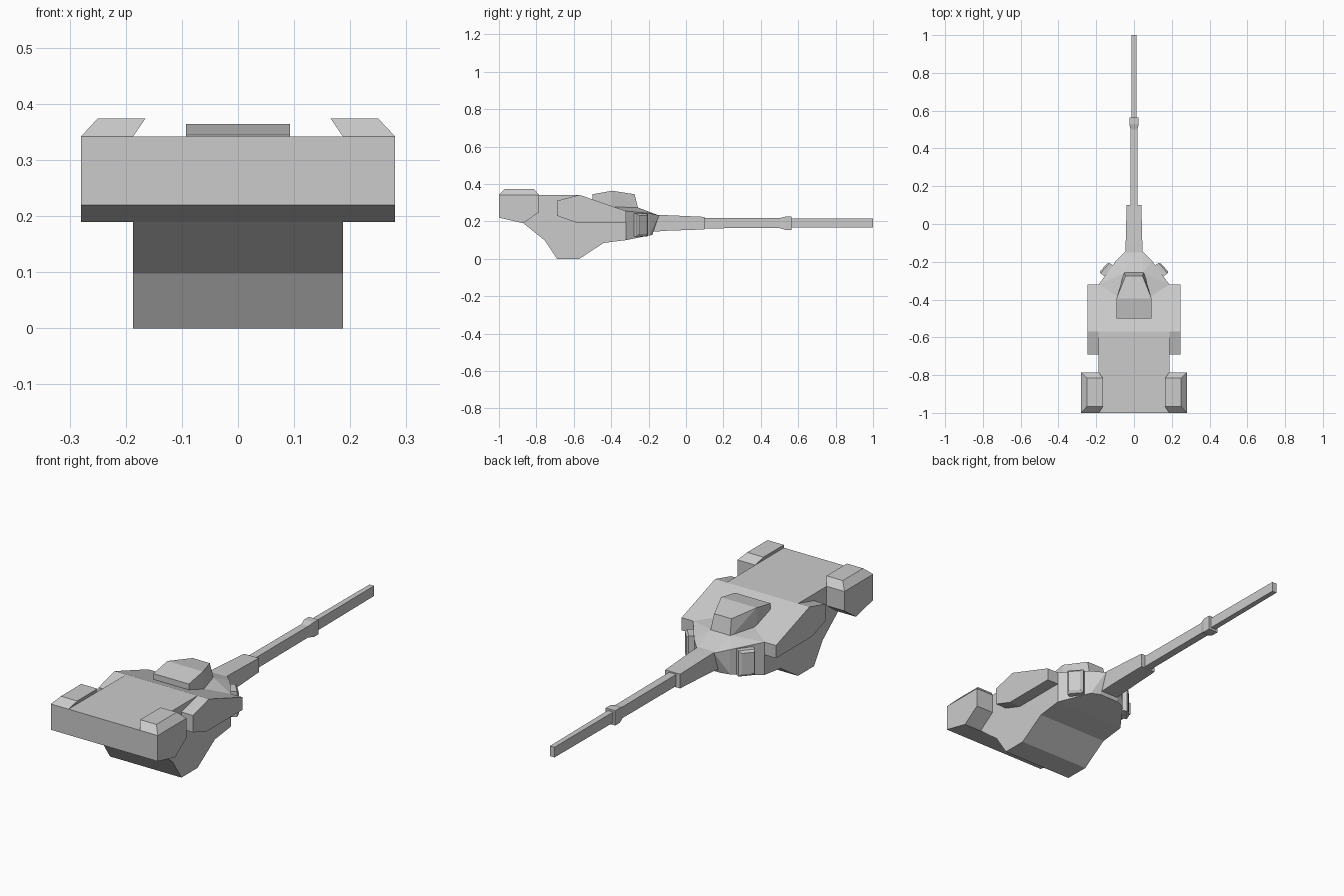
import bpy, bmesh

if "Cube" in bpy.data.objects:
    bpy.data.objects.remove(bpy.data.objects["Cube"])


def finish(name, bm, mirror=False):
    bmesh.ops.recalc_face_normals(bm, faces=bm.faces[:])
    me = bpy.data.meshes.new(name)
    bm.to_mesh(me)
    bm.free()
    ob = bpy.data.objects.new(name, me)
    bpy.context.collection.objects.link(ob)
    if mirror:
        ob.modifiers.new("Mirror", 'MIRROR')
    return ob


def prism(name, profile, x0, x1, mirror=False):
    """Side (y, z) profile extruded along x."""
    bm = bmesh.new()
    face = bm.faces.new([bm.verts.new((x0, y, z)) for y, z in profile])
    ext = bmesh.ops.extrude_face_region(bm, geom=[face])
    for v in ext["geom"]:
        if isinstance(v, bmesh.types.BMVert):
            v.co.x = x1
    return finish(name, bm, mirror)


def hull(name, points, mirror=False):
    """Faceted convex solid around points."""
    bm = bmesh.new()
    for p in points:
        bm.verts.new(p)
    bmesh.ops.convex_hull(bm, input=bm.verts[:])
    bmesh.ops.dissolve_limit(bm, angle_limit=0.02, verts=bm.verts[:], edges=bm.edges[:])
    return finish(name, bm, mirror)


def both(points):
    return [(s * x, y, z) for x, y, z in points for s in (1, -1)]


def loft(name, sections):
    """Rectangular sections (y, half width, bottom, top) joined along y."""
    bm = bmesh.new()
    rings = [[bm.verts.new(c) for c in ((-w, y, b), (w, y, b), (w, y, t), (-w, y, t))]
             for y, w, b, t in sections]
    for r, q in zip(rings, rings[1:]):
        for i in range(4):
            j = (i + 1) % 4
            bm.faces.new((r[i], r[j], q[j], q[i]))
    bm.faces.new(rings[0])
    bm.faces.new(rings[-1])
    return finish(name, bm)


# Central turret shell with the deep basket underneath
prism("turret_shell", [(-1, .342), (-1, .22), (-.87, .19), (-.755, .098), (-.69, 0),
                       (-.57, 0), (-.44, .085), (-.32, .10), (-.32, .255), (-.57, .342)],
      -.187, .187)

# Faceted nose
hull("turret_nose", both([(.187, -.32, .10), (.187, -.32, .255), (.095, -.195, .243),
                          (.045, -.145, .232), (.05, -.26, .275), (.095, -.38, .276),
                          (.095, -.195, .125), (.05, -.18, .128)]))

# Side cheeks
prism("side_cheek", [(-.69, .31), (-.57, .342), (-.32, .255), (-.32, .195),
                     (-.59, .195), (-.69, .23)], .18, .247, True)

# Rear corner bins with bevelled lids
prism("rear_bin", [(-1, .342), (-1, .22), (-.87, .19), (-.785, .25), (-.785, .342)],
      .18, .28, True)
hull("bin_lid", [(x, y, .342) for x in (.187, .28) for y in (-1, -.785)]
     + [(x, y, .374) for x in (.165, .25) for y in (-.967, -.815)], True)

# Roof cupola
hull("cupola", both([(.093, -.5, .30), (.093, -.5, .345), (.093, -.395, .364),
                     (.093, -.395, .27), (.045, -.275, .345), (.052, -.255, .265)]))

# Sight blocks on the nose cheeks
hull("sight_block", [(x, y, z) for x, y in ((.095, -.23), (.143, -.285),
                                            (.13, -.206), (.178, -.262)) for z in (.12, .242)]
     + [(x, y, z) for x, y in ((.145, -.211), (.181, -.252)) for z in (.132, .232)], True)

# Gun mantlet sleeve, barrel and collar
loft("gun_sleeve", [(-.2, .046, .143, .236), (-.1, .044, .15, .233), (.10, .039, .157, .224)])
loft("barrel_rear", [(.08, .019, .163, .218), (.52, .018, .164, .217)])
loft("barrel_collar", [(.50, .018, .164, .217), (.53, .025, .155, .225), (.565, .025, .155, .225)])
loft("barrel_front", [(.55, .014, .166, .216), (1, .012, .167, .215)])
